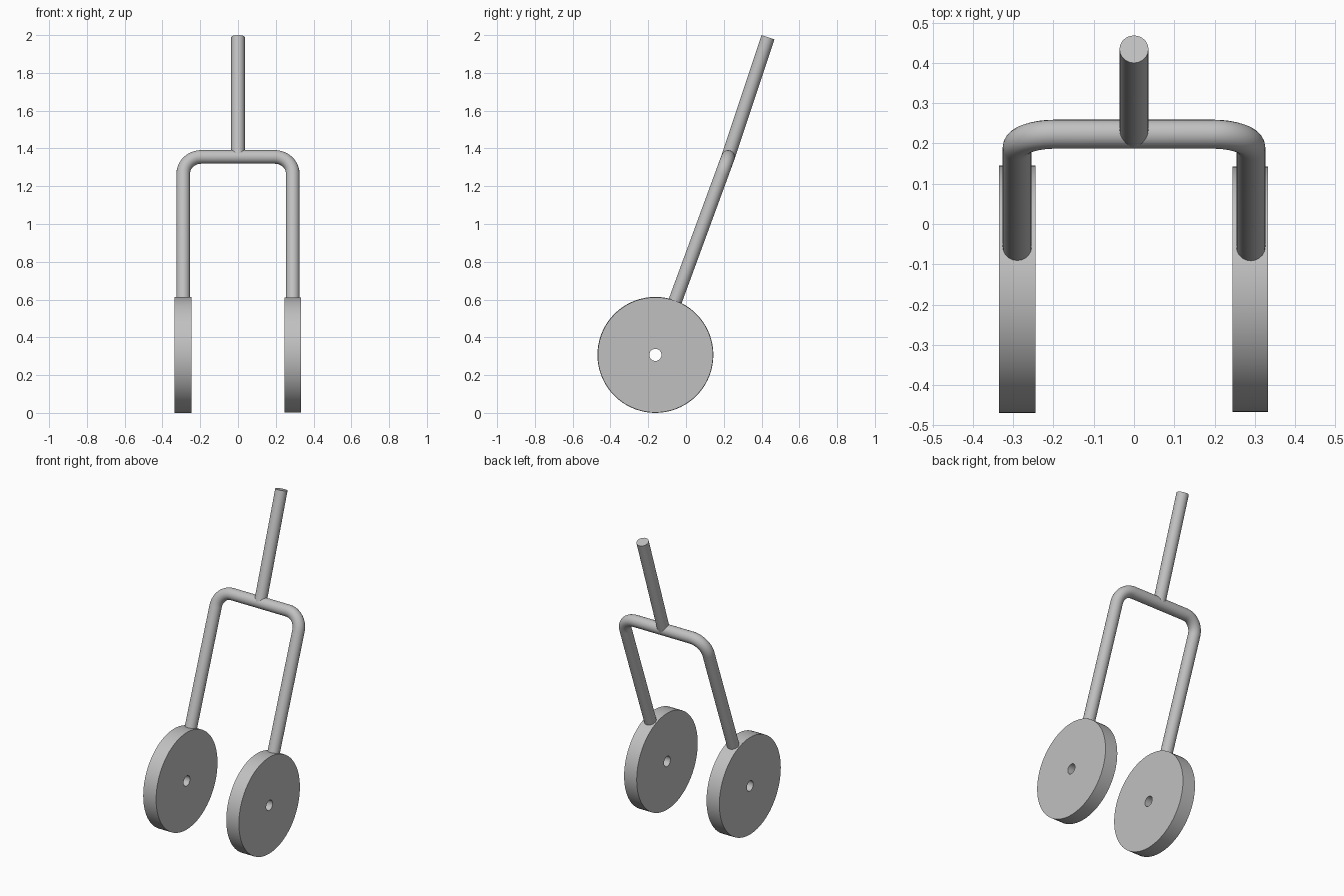
import bpy
import bmesh
import math
from mathutils import Vector

cube = bpy.data.objects.get("Cube")
if cube:
    bpy.data.objects.remove(cube, do_unlink=True)

# Single grey finish
grey = bpy.data.materials.new("plain_grey")
grey.use_nodes = True
colour = (0.53, 0.53, 0.53, 1)
grey.diffuse_color = colour
grey.node_tree.nodes["Principled BSDF"].inputs["Base Color"].default_value = colour

TUBE = 0.036
LEG_X = 0.29
BEND = 0.095
HUB = Vector((0, -0.162, 0.307))
BAR = Vector((0, 0.223, 1.355))
STEM_TOP = Vector((0, 0.434, 1.989))


def finish(obj):
    bpy.ops.object.select_all(action="DESELECT")
    obj.select_set(True)
    bpy.context.view_layer.objects.active = obj
    if obj.type == "CURVE":
        bpy.ops.object.convert(target="MESH")
        obj = bpy.context.object
    bpy.ops.object.shade_smooth_by_angle(angle=math.radians(35))


def tube(name, points):
    """Round capped tube swept along a list of points."""
    curve = bpy.data.curves.new(name, "CURVE")
    curve.dimensions = "3D"
    curve.bevel_depth = TUBE
    curve.bevel_resolution = 8
    curve.use_fill_caps = True
    spline = curve.splines.new("POLY")
    spline.points.add(len(points) - 1)
    for p, co in zip(spline.points, points):
        p.co = (*co, 1)
    curve.materials.append(grey)
    obj = bpy.data.objects.new(name, curve)
    bpy.context.collection.objects.link(obj)
    finish(obj)


def wheel(name, x_inner, x_outer, radius, hole=0.032):
    """Solid disc with an axle hole, spun around the x axis."""
    bm = bmesh.new()
    corners = [(x_inner, hole), (x_outer, hole), (x_outer, radius), (x_inner, radius)]
    verts = [bm.verts.new((x, 0, r)) for x, r in corners]
    edges = [bm.edges.new((verts[i], verts[(i + 1) % 4])) for i in range(4)]
    bmesh.ops.spin(bm, geom=verts + edges, axis=(1, 0, 0), cent=(0, 0, 0),
                   angle=math.tau, steps=72, use_merge=True)
    bmesh.ops.remove_doubles(bm, verts=bm.verts, dist=0.0001)
    bmesh.ops.recalc_face_normals(bm, faces=bm.faces)
    mesh = bpy.data.meshes.new(name)
    bm.to_mesh(mesh)
    bm.free()
    mesh.materials.append(grey)
    obj = bpy.data.objects.new(name, mesh)
    obj.location = HUB
    bpy.context.collection.objects.link(obj)
    finish(obj)


# Wheels
wheel("left_wheel", 0.245, 0.333, 0.305)
wheel("right_wheel", -0.245, -0.335, 0.307)

# Fork: legs raked from the hubs, rounded into the crossbar
up = (BAR - HUB).normalized()
half = [Vector((LEG_X, 0, 0)) + HUB + up * 0.26]
for i in range(13):
    a = math.pi / 2 * i / 12
    x = LEG_X - BEND + BEND * math.cos(a)
    half.append(Vector((x, 0, 0)) + BAR + up * BEND * (math.sin(a) - 1))
mirrored = [Vector((-p.x, p.y, p.z)) for p in reversed(half)]
tube("fork", half + mirrored)

# Handle stem
tube("handle_stem", [BAR, STEM_TOP])
